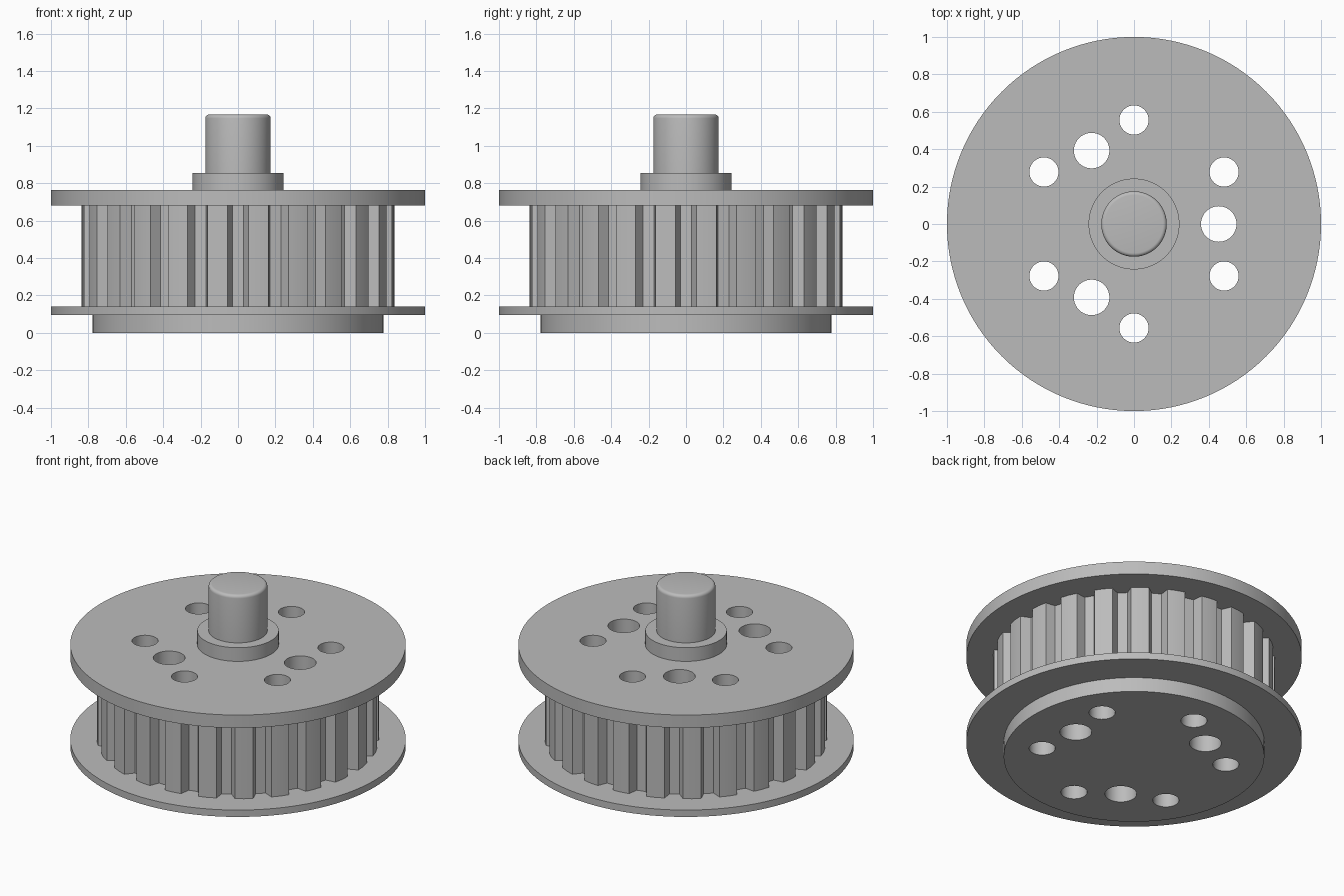
import bpy
import bmesh
from math import cos, sin, radians, pi

cube = bpy.data.objects.get("Cube")
if cube:
    bpy.data.objects.remove(cube)

steel = bpy.data.materials.new("plain grey metal")
steel.use_nodes = True
GREY = (0.5, 0.5, 0.5, 1.0)
steel.diffuse_color = GREY
steel.node_tree.nodes["Principled BSDF"].inputs["Base Color"].default_value = GREY


def polar(radius, degrees):
    a = radians(degrees)
    return radius * cos(a), radius * sin(a)


def circle(radius, cx=0.0, cy=0.0, steps=96):
    return [(cx + radius * cos(2 * pi * i / steps), cy + radius * sin(2 * pi * i / steps))
            for i in range(steps)]


def finish(obj, angle=30):
    """Weld seams, orient faces, smooth the round walls and set the colour."""
    bm = bmesh.new()
    bm.from_mesh(obj.data)
    bmesh.ops.remove_doubles(bm, verts=bm.verts, dist=0.0001)
    bmesh.ops.recalc_face_normals(bm, faces=bm.faces)
    bm.to_mesh(obj.data)
    bm.free()
    obj.data.materials.clear()
    obj.data.materials.append(steel)
    bpy.ops.object.select_all(action='DESELECT')
    obj.select_set(True)
    bpy.context.view_layer.objects.active = obj
    bpy.ops.object.shade_smooth_by_angle(angle=radians(angle))


def slab(name, outlines, bottom, top, angle=30):
    """Extrude a filled outline; inner outlines become through holes."""
    curve = bpy.data.curves.new(name, 'CURVE')
    curve.dimensions = '2D'
    curve.fill_mode = 'BOTH'
    curve.extrude = (top - bottom) / 2
    for outline in outlines:
        spline = curve.splines.new('POLY')
        spline.points.add(len(outline) - 1)
        for point, (x, y) in zip(spline.points, outline):
            point.co = (x, y, 0, 1)
        spline.use_cyclic_u = True
    obj = bpy.data.objects.new(name, curve)
    bpy.context.collection.objects.link(obj)
    obj.location.z = (top + bottom) / 2
    bpy.ops.object.select_all(action='DESELECT')
    obj.select_set(True)
    bpy.context.view_layer.objects.active = obj
    bpy.ops.object.convert(target='MESH')
    finish(bpy.context.object, angle)


def lathe(name, profile, steps=96):
    """Revolve a radius/height profile around the z axis."""
    bm = bmesh.new()
    verts = [bm.verts.new((r, 0, z)) for r, z in profile]
    edges = [bm.edges.new(pair) for pair in zip(verts, verts[1:])]
    bmesh.ops.spin(bm, geom=verts + edges, cent=(0, 0, 0), axis=(0, 0, 1),
                   angle=2 * pi, steps=steps, use_merge=True)
    mesh = bpy.data.meshes.new(name)
    bm.to_mesh(mesh)
    bm.free()
    obj = bpy.data.objects.new(name, mesh)
    bpy.context.collection.objects.link(obj)
    finish(obj)


# Hole pattern shared by every plate: six bolt holes and three larger ones
holes = [circle(0.078, *polar(0.556, 30 + 60 * i), steps=40) for i in range(6)]
holes += [circle(0.095, *polar(0.453, 120 * i), steps=40) for i in range(3)]

# Toothed rim outline: tapered groove walls between flat-topped teeth
TEETH = 24
rim = []
for i in range(TEETH):
    middle = (i + 0.5) * 360 / TEETH
    for radius, offset in ((0.777, -5.3), (0.839, -3.7), (0.841, 0),
                           (0.839, 3.7), (0.777, 5.3)):
        rim.append(polar(radius, middle + offset))

slab("base_hub", [circle(0.777)] + holes, 0.0, 0.095)
slab("lower_flange", [circle(1.0, steps=128)] + holes, 0.095, 0.14)
slab("toothed_rim", [rim] + holes, 0.14, 0.68, angle=20)
slab("upper_flange", [circle(1.0, steps=128)] + holes, 0.68, 0.765)

# Collar and shaft with a rounded top edge
lathe("shaft_collar", [(0, 0.765), (0.243, 0.765), (0.243, 0.855), (0, 0.855)])
ROUND, RADIUS, TOP = 0.02, 0.175, 1.167
corner = [(RADIUS - ROUND + ROUND * cos(radians(a)), TOP - ROUND + ROUND * sin(radians(a)))
          for a in range(0, 91, 18)]
lathe("shaft", [(0, 0.855), (RADIUS, 0.855)] + corner + [(0, TOP)])
